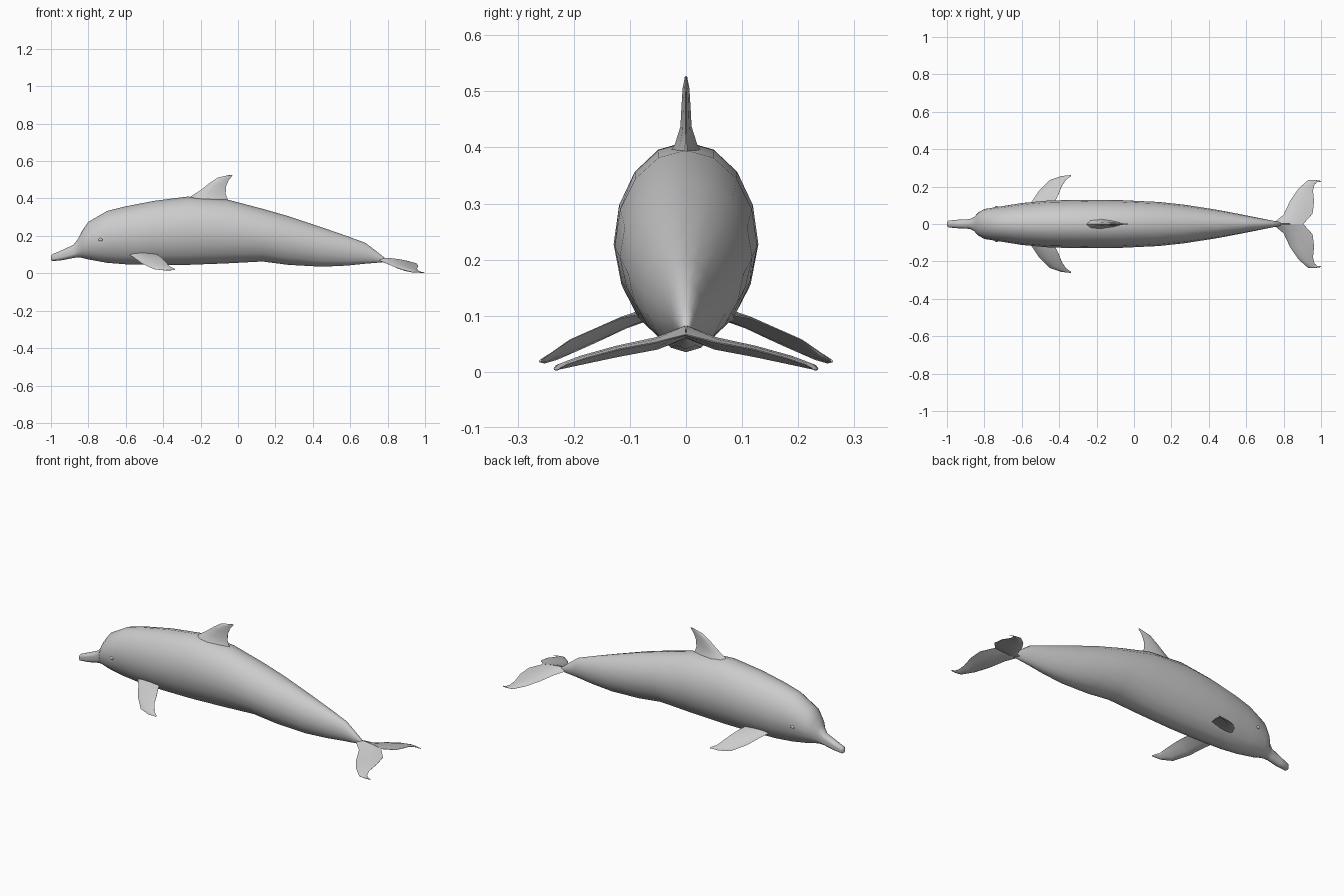
import bpy, bmesh, math
from mathutils import Vector


def finish(name, bm, angle=60):
    bmesh.ops.recalc_face_normals(bm, faces=bm.faces)
    mesh = bpy.data.meshes.new(name)
    bm.to_mesh(mesh)
    bm.free()
    ob = bpy.data.objects.new(name, mesh)
    bpy.context.collection.objects.link(ob)
    bpy.ops.object.select_all(action='DESELECT')
    ob.select_set(True)
    bpy.context.view_layer.objects.active = ob
    bpy.ops.object.shade_smooth_by_angle(angle=math.radians(angle))
    return ob


def loft(name, rings, angle=60):
    """Skin a list of closed rings and cap both ends."""
    bm = bmesh.new()
    loops = [[bm.verts.new(p) for p in r] for r in rings]
    n = len(loops[0])
    for a, b in zip(loops, loops[1:]):
        for i in range(n):
            j = (i + 1) % n
            bm.faces.new((a[i], a[j], b[j], b[i]))
    bm.faces.new(loops[0])
    bm.faces.new(loops[-1])
    return finish(name, bm, angle)


def foil(lead, trail, half, normal):
    """Fin cross-section, rounded in front and thin at the back."""
    l, t, n = Vector(lead), Vector(trail), Vector(normal)
    shape = [(0, 0), (.12, .75), (.4, 1), (.75, .6), (1, .08),
             (1, -.08), (.75, -.6), (.4, -1), (.12, -.75)]
    return [l.lerp(t, u) + n * half * v for u, v in shape]


def fin(name, sections, normal, side=1):
    flip = Vector((1, side, 1))
    return loft(name, [[p * flip for p in foil(l, t, h, normal)]
                       for l, t, h in sections])


# Body with beak: x, bottom z, top z, half width, mouth groove depth
stations = [
    (-1.0, .072, .092, .010, .1), (-.992, .065, .102, .020, .25),
    (-.94, .070, .124, .025, .25), (-.88, .082, .152, .028, .22),
    (-.855, .085, .185, .040, .12), (-.835, .083, .225, .060, 0),
    (-.80, .074, .275, .080, 0), (-.70, .056, .333, .096, 0),
    (-.60, .048, .358, .112, 0), (-.45, .045, .387, .126, 0),
    (-.27, .045, .410, .129, 0), (-.06, .053, .395, .127, 0),
    (.13, .063, .345, .118, 0), (.27, .045, .305, .103, 0),
    (.45, .035, .245, .075, 0), (.58, .041, .200, .050, 0),
    (.68, .051, .163, .030, 0), (.74, .056, .118, .018, 0),
    (.785, .060, .082, .009, 0)]
N = 16
rings = []
for x, lo, hi, w, groove in stations:
    ring = []
    for i in range(N):
        a = 2 * math.pi * i / N
        k = 1 - groove if i % (N // 2) == 0 else 1
        s = math.sin(a)
        taper = 1 - .08 * max(0, -s)
        ring.append((x, w * math.cos(a) * k * taper,
                     (lo + hi) / 2 + (hi - lo) / 2 * s))
    rings.append(ring)
loft("body", rings)

# Dorsal fin
fin("dorsal_fin", [
    ((-.30, 0, .37), (-.03, 0, .36), .045),
    ((-.25, 0, .412), (-.055, 0, .395), .020),
    ((-.20, 0, .445), (-.066, 0, .425), .010),
    ((-.155, 0, .48), (-.064, 0, .465), .008),
    ((-.107, 0, .512), (-.05, 0, .497), .006),
    ((-.04, 0, .527), (-.028, 0, .525), .002)], (0, 1, 0))

for side, tag in ((1, "left"), (-1, "right")):
    # Pectoral flippers
    fin("flipper_" + tag, [
        ((-.60, .05, .110), (-.45, .05, .108), .011),
        ((-.555, .107, .083), (-.425, .115, .096), .010),
        ((-.51, .175, .050), (-.405, .155, .080), .009),
        ((-.45, .235, .022), (-.385, .205, .058), .007),
        ((-.39, .256, .016), (-.365, .235, .036), .005),
        ((-.336, .262, .018), (-.336, .256, .022), .002)],
        (0, .3, .95), side)
    # Tail flukes
    fin("fluke_" + tag, [
        ((.74, 0, .075), (.905, 0, .066), .011),
        ((.80, .05, .050), (.955, .055, .052), .011),
        ((.835, .125, .034), (.963, .12, .040), .010),
        ((.88, .19, .019), (.957, .18, .024), .008),
        ((.93, .234, .007), (.965, .212, .013), .005),
        ((.965, .236, .005), (.98, .224, .007), .003),
        ((.996, .231, .003), (1.0, .226, .004), .001)],
        (0, .15, 1), side)
    # Eyes
    bpy.ops.mesh.primitive_uv_sphere_add(
        segments=12, ring_count=8, radius=.011,
        location=(-.735, side * .088, .18))
    eye = bpy.context.object
    eye.name = "eye_" + tag
    eye.scale = (1, .7, .8)
    bpy.ops.object.shade_smooth_by_angle()
